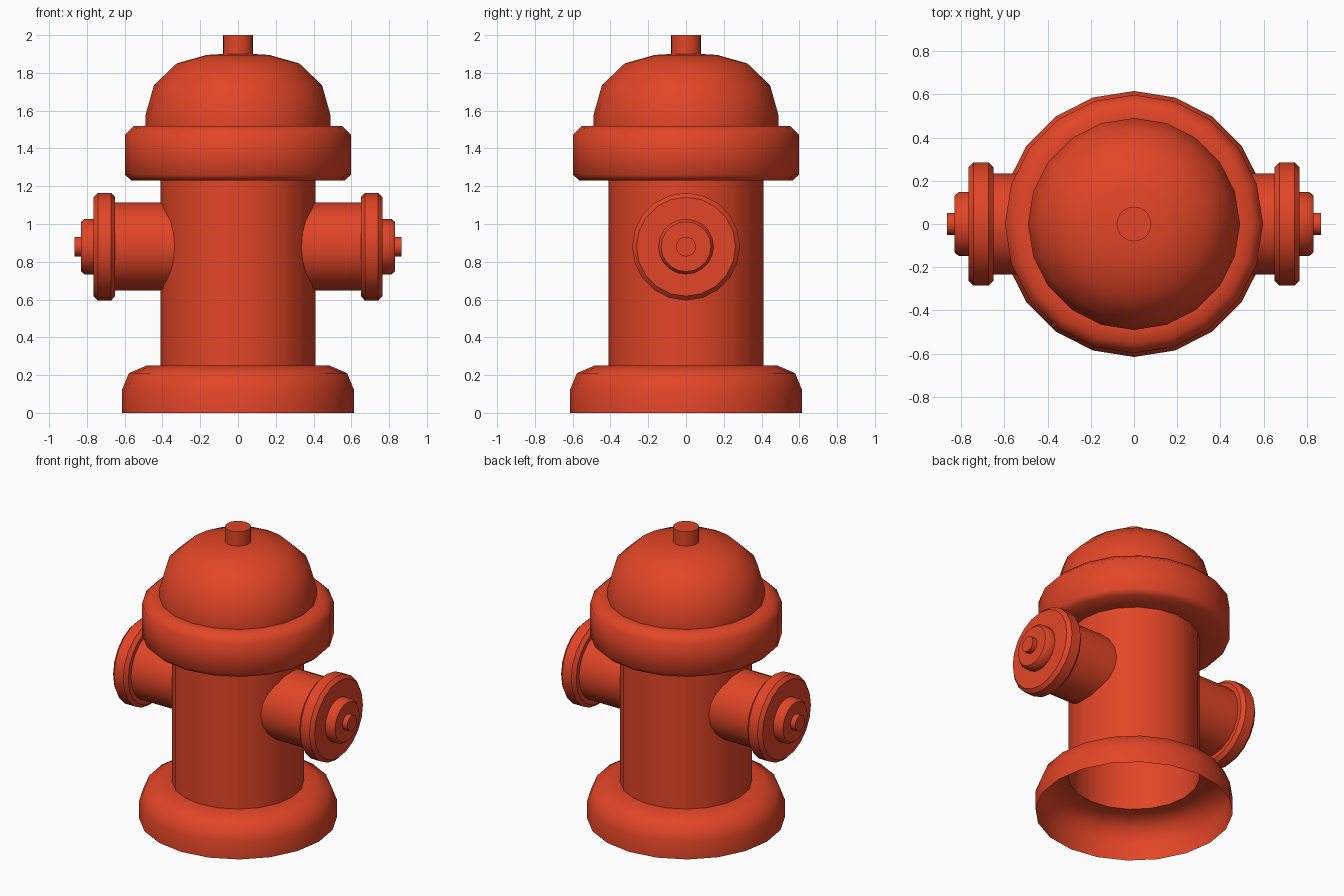
import bpy, bmesh, math
from mathutils import Matrix

if "Cube" in bpy.data.objects:
    bpy.data.objects.remove(bpy.data.objects["Cube"])

SIDES = 20
red = bpy.data.materials.new("red_paint")
red.diffuse_color = (0.76, 0.06, 0.02, 1)
red.use_nodes = True
red.node_tree.nodes["Principled BSDF"].inputs["Base Color"].default_value = red.diffuse_color


def lathe(name, profile, matrix=Matrix(), angle=50):
    """Revolve (radius, height) points about z; radius 0 closes an end."""
    bm = bmesh.new()
    rings = []
    for r, z in profile:
        count = SIDES if r > 0 else 1
        rings.append([bm.verts.new((r * math.cos(2 * math.pi * i / SIDES),
                                    r * math.sin(2 * math.pi * i / SIDES), z))
                      for i in range(count)])
    for low, high in zip(rings, rings[1:]):
        for i in range(SIDES):
            j = (i + 1) % SIDES
            if len(high) == 1:
                bm.faces.new((low[i], low[j], high[0]))
            else:
                bm.faces.new((low[i], low[j], high[j], high[i]))
    bm.transform(matrix)
    mesh = bpy.data.meshes.new(name)
    bm.to_mesh(mesh)
    bm.free()
    mesh.materials.append(red)
    obj = bpy.data.objects.new(name, mesh)
    bpy.context.collection.objects.link(obj)
    bpy.ops.object.select_all(action='DESELECT')
    obj.select_set(True)
    bpy.context.view_layer.objects.active = obj
    bpy.ops.object.shade_smooth_by_angle(angle=math.radians(angle))
    return obj


# Hollow shell: flared base, barrel, rim and dome in one profile, open underneath
lathe("hydrant_body", [
    (0.615, 0), (0.615, 0.12), (0.578, 0.21), (0.485, 0.25), (0.41, 0.25),
    (0.41, 1.23), (0.565, 1.23), (0.597, 1.26), (0.597, 1.475), (0.55, 1.52),
    (0.49, 1.52), (0.49, 1.575), (0.445, 1.735), (0.325, 1.85),
    (0.165, 1.895), (0, 1.905)])

# Operating nut on top of the dome
lathe("top_nut", [(0.08, 1.89), (0.08, 2.0), (0, 2.0)])

# Side outlets: pipe, bevelled flange, cap and small nut, one per side
nozzle = [
    (0.233, 0.33), (0.233, 0.65), (0.262, 0.65), (0.285, 0.672),
    (0.285, 0.742), (0.262, 0.765), (0.147, 0.765), (0.147, 0.812),
    (0.132, 0.83), (0.052, 0.83), (0.052, 0.865), (0, 0.865)]
for side, sign in (("right", 1), ("left", -1)):
    place = (Matrix.Translation((0, 0, 0.88))
             @ Matrix.Rotation(sign * math.pi / 2, 4, 'Y'))
    lathe(side + "_nozzle", nozzle, place, 40)
